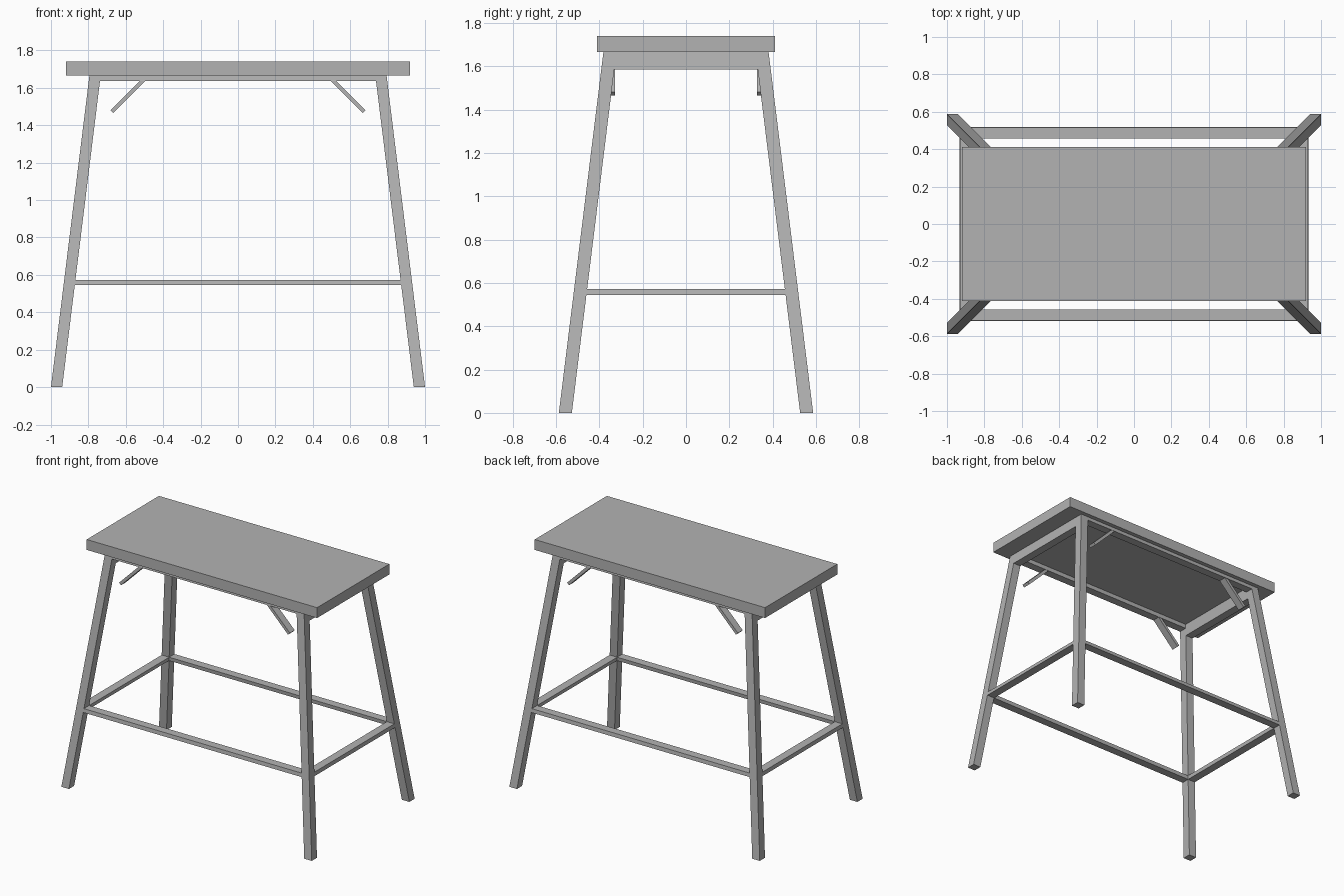
import bpy, bmesh
from mathutils import Vector

if "Cube" in bpy.data.objects:
    bpy.data.objects.remove(bpy.data.objects["Cube"])

grey = bpy.data.materials.new("mid grey")
grey.diffuse_color = (0.45, 0.45, 0.45, 1)
grey.use_nodes = True
grey.node_tree.nodes["Principled BSDF"].inputs["Base Color"].default_value = grey.diffuse_color

SLOPE = 0.1235   # inward lean of the legs per unit of height
W = 0.06         # leg width
TOP = 1.665      # underside of the table top


def outer_x(z):
    return 1.0 - SLOPE * z


def outer_y(z):
    return 0.587 - SLOPE * z


def prism(name, low, high):
    """Six-sided solid between two quads given as four corner points each."""
    bm = bmesh.new()
    a = [bm.verts.new(p) for p in low]
    b = [bm.verts.new(p) for p in high]
    bm.faces.new(a[::-1])
    bm.faces.new(b)
    for i in range(4):
        j = (i + 1) % 4
        bm.faces.new((a[i], a[j], b[j], b[i]))
    bmesh.ops.recalc_face_normals(bm, faces=bm.faces)
    me = bpy.data.meshes.new(name)
    bm.to_mesh(me)
    bm.free()
    me.materials.append(grey)
    ob = bpy.data.objects.new(name, me)
    bpy.context.collection.objects.link(ob)
    return ob


def rect(x0, x1, y0, y1, z):
    return [(x0, y0, z), (x1, y0, z), (x1, y1, z), (x0, y1, z)]


# table top
prism("table_top", rect(-0.92, 0.92, -0.412, 0.412, TOP), rect(-0.92, 0.92, -0.412, 0.412, 1.74))


# splayed legs
def leg_section(sx, sy, z):
    x, y = outer_x(z), outer_y(z)
    return rect(sx * (x - W), sx * x, sy * (y - W), sy * y, z)


for sx, nx in ((-1, "left"), (1, "right")):
    for sy, ny in ((-1, "front"), (1, "back")):
        prism(f"{ny}_{nx}_leg", leg_section(sx, sy, 0), leg_section(sx, sy, TOP))


# rails between the legs, leaning with them
def long_section(s, z):
    x, y = outer_x(z) - W, outer_y(z)
    return rect(-x, x, s * (y - W), s * y, z)


def end_section(s, z):
    x, y = outer_x(z), outer_y(z) - W
    return rect(s * (x - W), s * x, -y, y, z)


for s, n in ((-1, "front"), (1, "back")):
    prism(f"{n}_stretcher", long_section(s, 0.545), long_section(s, 0.572))
    prism(f"{n}_top_rail", long_section(s, 1.637), long_section(s, TOP))
for s, n in ((-1, "left"), (1, "right")):
    prism(f"{n}_stretcher", end_section(s, 0.545), end_section(s, 0.572))
    prism(f"{n}_top_rail", end_section(s, 1.585), end_section(s, TOP))

# short slanted braces hanging below the long rails
for sx, nx in ((-1, "left"), (1, "right")):
    for sy, ny in ((-1, "front"), (1, "back")):
        y0, y1 = sy * 0.327, sy * 0.382

        def quad(xa, za, xb, zb):
            return [(sx * xa, y0, za), (sx * xb, y0, zb), (sx * xb, y1, zb), (sx * xa, y1, za)]

        prism(f"{ny}_{nx}_brace", quad(0.667, 1.466, 0.682, 1.481), quad(0.488, 1.645, 0.503, 1.66))
